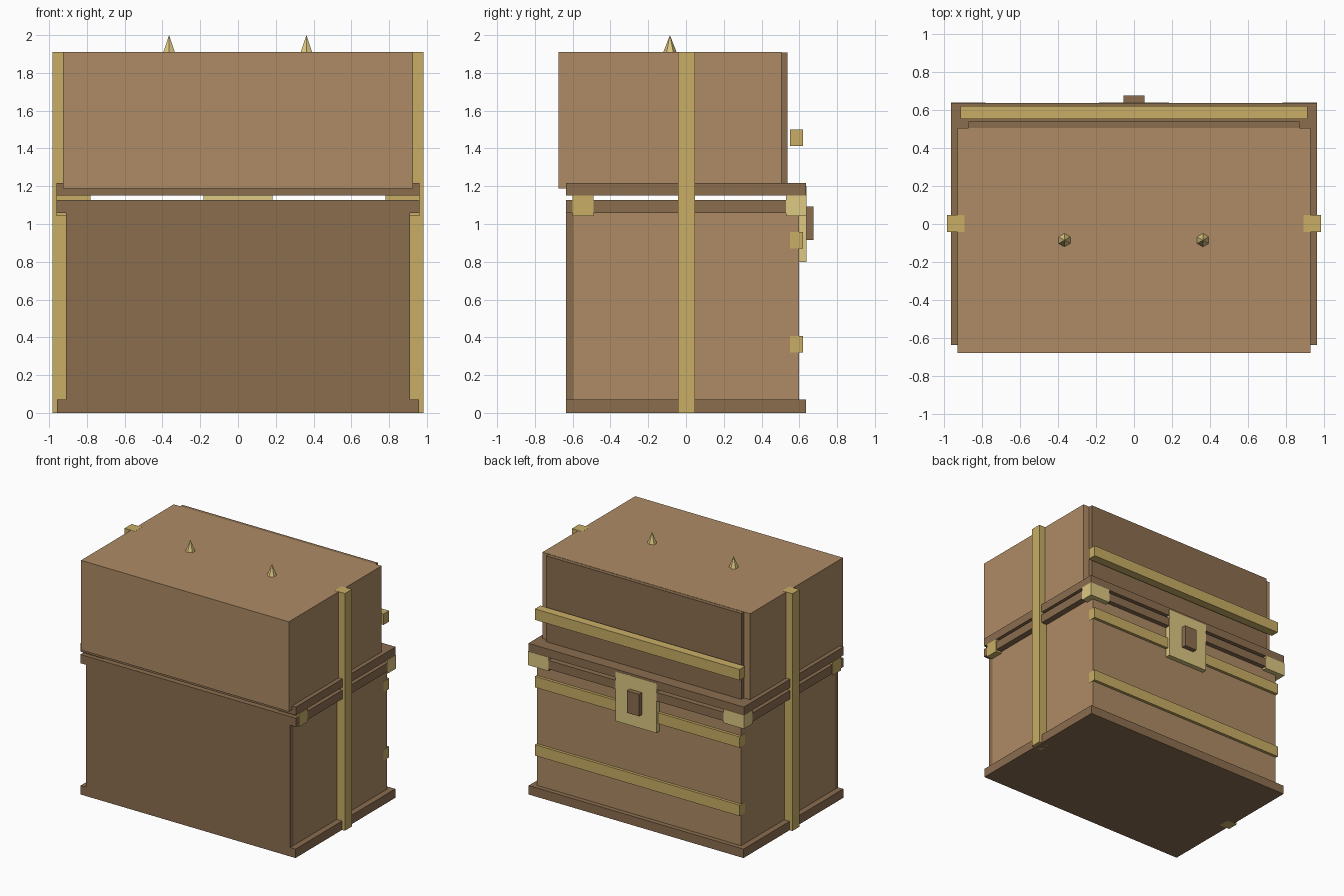
import bpy
from math import pi

if "Cube" in bpy.data.objects:
    bpy.data.objects.remove(bpy.data.objects["Cube"])


def material(name, color):
    m = bpy.data.materials.new(name)
    m.diffuse_color = (*color, 1)
    m.use_nodes = True
    m.node_tree.nodes["Principled BSDF"].inputs["Base Color"].default_value = m.diffuse_color
    return m


wood = material("light_wood", (0.42, 0.26, 0.13))
dark = material("dark_wood", (0.26, 0.155, 0.078))
brass = material("brass", (0.58, 0.42, 0.13))
pale = material("pale_brass", (0.73, 0.58, 0.23))


def box(name, x, y, z, mat):
    """Box from (min, max) ranges on each axis."""
    bpy.ops.mesh.primitive_cube_add(
        size=1, location=[(a + b) / 2 for a, b in (x, y, z)])
    ob = bpy.context.object
    ob.scale = [b - a for a, b in (x, y, z)]
    bpy.ops.object.transform_apply(location=False, rotation=False, scale=True)
    ob.name = name
    ob.data.materials.append(mat)
    return ob


def both(name, x, y, z, mat):
    """The same box on the right and the left."""
    box(name + "_right", x, y, z, mat)
    box(name + "_left", (-x[1], -x[0]), y, z, mat)


FRAME_X, FRAME_Y = (-0.96, 0.96), (-0.635, 0.635)

# Chest body with base, front panel and rim
box("body", (-0.91, 0.91), (-0.595, 0.597), (0.03, 1.10), wood)
box("front_panel", (-0.91, 0.91), (-0.635, -0.595), (0.03, 1.10), dark)
box("base", (-0.957, 0.957), FRAME_Y, (0, 0.072), dark)
box("body_rim", FRAME_X, FRAME_Y, (1.057, 1.127), dark)

# Lid with rim and back panel
box("lid_rim", FRAME_X, FRAME_Y, (1.15, 1.217), dark)
box("lid", (-0.926, 0.926), (-0.676, 0.505), (1.187, 1.91), wood)
box("lid_back_panel", (-0.87, 0.87), (0.48, 0.537), (1.20, 1.908), dark)

# Horizontal bands across the back
for i, z in enumerate((0.32, 0.87, 1.413)):
    box(f"back_band_{i}", (-0.912, 0.912), (0.55, 0.62), (z, z + 0.088), brass)

# Vertical straps on the sides
both("side_strap", (0.89, 0.982), (-0.042, 0.048), (0, 1.911), brass)

# Corner blocks between body and lid
both("front_corner", (0.78, 0.962), (-0.60, -0.49), (1.042, 1.15), brass)
both("back_corner", (0.78, 0.962), (0.53, 0.637), (1.042, 1.152), pale)

# Latch plate and knob
box("latch_plate", (-0.183, 0.183), (0.59, 0.637), (0.80, 1.20), pale)
box("latch_knob", (-0.055, 0.055), (0.62, 0.675), (0.915, 1.092), dark)

# Six-sided spikes on the lid
for side, x in (("left", -0.365), ("right", 0.362)):
    bpy.ops.mesh.primitive_cone_add(
        vertices=6, radius1=0.037, radius2=0, depth=0.095,
        location=(x, -0.085, 1.9525))
    spike = bpy.context.object
    spike.name = "spike_" + side
    spike.data.materials.append(pale)
